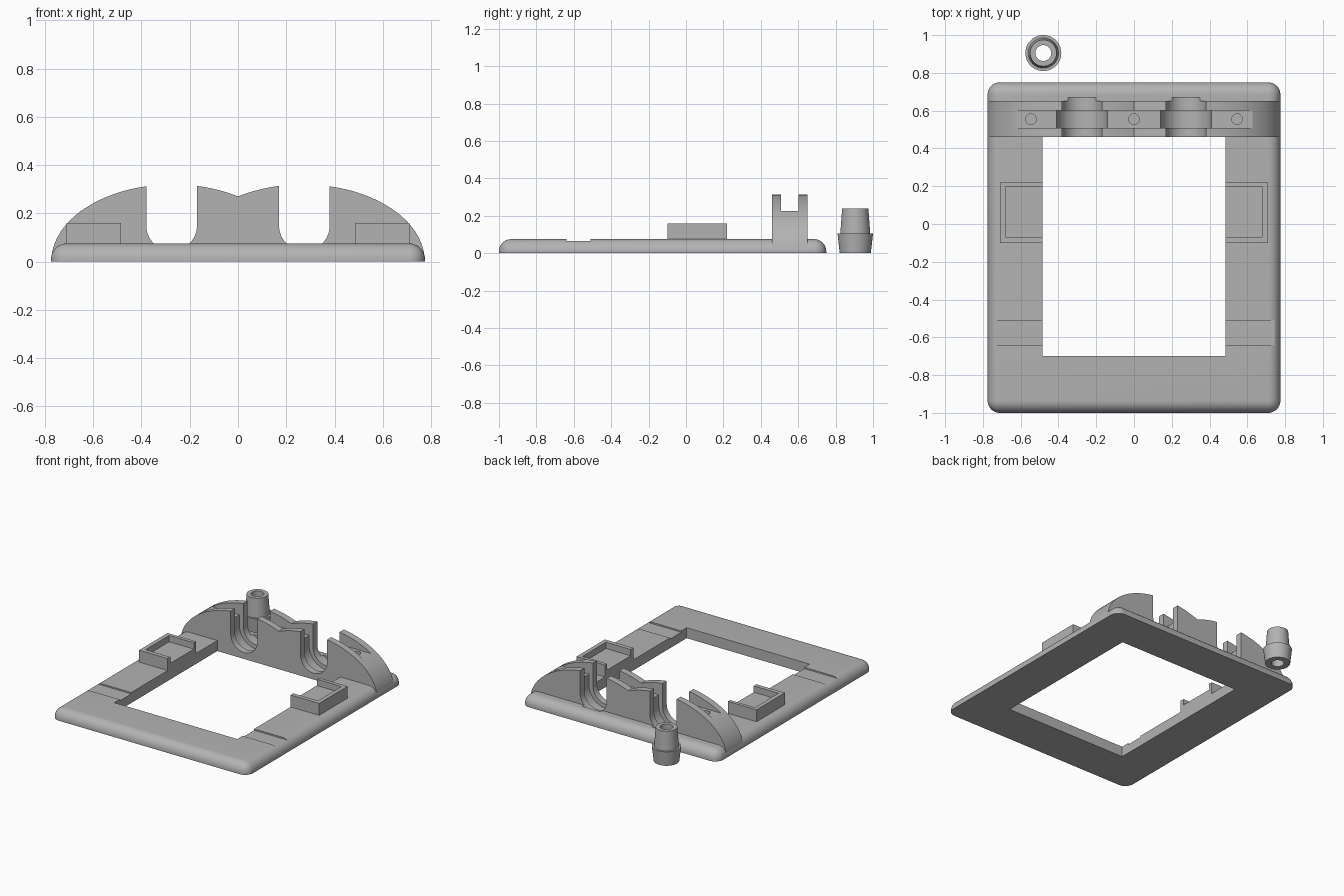
import bpy, bmesh
from math import sin, cos, pi, sqrt

old = bpy.data.objects.get("Cube")
if old:
    bpy.data.objects.remove(old, do_unlink=True)

grey = bpy.data.materials.new("plain grey")
grey.use_nodes = True
COLOUR = (0.45, 0.45, 0.45, 1)
grey.diffuse_color = COLOUR
grey.node_tree.nodes["Principled BSDF"].inputs["Base Color"].default_value = COLOUR


def finish(name, bm):
    bmesh.ops.recalc_face_normals(bm, faces=bm.faces)
    mesh = bpy.data.meshes.new(name)
    bm.to_mesh(mesh)
    bm.free()
    mesh.materials.append(grey)
    ob = bpy.data.objects.new(name, mesh)
    bpy.context.collection.objects.link(ob)
    return ob


def box_mesh(x, y, z):
    bm = bmesh.new()
    bmesh.ops.create_cube(bm, size=1)
    for v in bm.verts:
        v.co = [lo if c < 0 else hi for c, (lo, hi) in zip(v.co, (x, y, z))]
    return bm


def box(name, x, y, z):
    return finish(name, box_mesh(x, y, z))


def prism(name, outline, y0, y1):
    """Extrude an x-z outline along y."""
    bm = bmesh.new()
    face = bm.faces.new([bm.verts.new((x, y0, z)) for x, z in outline])
    out = bmesh.ops.extrude_face_region(bm, geom=[face])
    for v in out["geom"]:
        if isinstance(v, bmesh.types.BMVert):
            v.co.y = y1
    return finish(name, bm)


def lathe(name, profile, cx, cy, n=64):
    """Spin a closed r-z profile around a vertical axis."""
    bm = bmesh.new()
    rings = [[bm.verts.new((cx + r * cos(2 * pi * i / n), cy + r * sin(2 * pi * i / n), z))
              for i in range(n)] for r, z in profile]
    for k, a in enumerate(rings):
        b = rings[(k + 1) % len(rings)]
        for i in range(n):
            j = (i + 1) % n
            bm.faces.new((a[i], a[j], b[j], b[i]))
    return finish(name, bm)


def combine(target, other, operation):
    mod = target.modifiers.new(operation.lower(), "BOOLEAN")
    mod.operation, mod.solver, mod.object = operation, "EXACT", other
    bpy.context.view_layer.objects.active = target
    bpy.ops.object.modifier_apply(modifier=mod.name)
    bpy.data.objects.remove(other, do_unlink=True)


def smooth(ob):
    bpy.ops.object.select_all(action="DESELECT")
    ob.select_set(True)
    bpy.context.view_layer.objects.active = ob
    bpy.ops.object.shade_smooth_by_angle(angle=0.5)


# Base plate with rounded corners and top rim
TOP = 0.075
bm = box_mesh((-0.775, 0.775), (-1, 0.75), (0, TOP))
edges = [e for e in bm.edges if any(v.co.z > 0.01 for v in e.verts)]
bmesh.ops.bevel(bm, geom=edges, offset=0.065, segments=10, profile=0.5, affect="EDGES")
frame = finish("base_frame", bm)

# Double-humped bridge outline, mirrored about the centre
MID, HALF, HIGH = 0.27, 0.504, 0.32
STEPS = 48
side = []
for i in range(STEPS + 1):
    a = (pi - 1.006) * i / STEPS
    side.append((MID + HALF * cos(a), max(0.004, HIGH * sin(a))))
side[-1] = (0, HIGH * sqrt(1 - (MID / HALF) ** 2))
outline = side + [(-x, z) for x, z in reversed(side[:-1])]
combine(frame, prism("bridge", outline, 0.46, 0.65), "UNION")

# Holder blocks on both sides
for s in (-1, 1):
    combine(frame, box("holder", sorted((s * 0.46, s * 0.71)), (-0.10, 0.22), (0.03, 0.16)), "UNION")

# Central window
combine(frame, box("window_cut", (-0.485, 0.485), (-0.70, 0.46), (-0.1, 0.4)), "DIFFERENCE")


def u_outline(cx, r):
    arc = [(cx + r * cos(pi + pi * i / 32), 0.15 + r * sin(pi + pi * i / 32)) for i in range(33)]
    return arc + [(cx + r, 0.5), (cx - r, 0.5)]


for s in (-1, 1):
    # Open holder pockets and shallow grooves across the frame
    combine(frame, box("pocket_cut", sorted((s * 0.4, s * 0.68)), (-0.07, 0.195), (0.115, 0.3)), "DIFFERENCE")
    combine(frame, box("groove_cut", sorted((s * 0.4, s * 0.9)), (-0.64, -0.51), (0.065, 0.2)), "DIFFERENCE")
    # U-shaped cradles with a wider ring channel
    combine(frame, prism("cradle_cut", u_outline(s * 0.275, 0.105), 0.4, 0.67), "DIFFERENCE")
    combine(frame, prism("ring_cut", u_outline(s * 0.275, 0.135), 0.507, 0.602), "DIFFERENCE")

# Slot along the bridge top, with screw holes in its floor
combine(frame, box("slot_cut", (-0.7, 0.7), (0.507, 0.602), (0.225, 0.5)), "DIFFERENCE")
for x in (-0.545, 0, 0.545):
    bm = bmesh.new()
    bmesh.ops.create_cone(bm, cap_ends=True, segments=32, radius1=0.028, radius2=0.028, depth=0.2)
    bmesh.ops.translate(bm, verts=bm.verts, vec=(x, 0.555, 0.19))
    combine(frame, finish("screw_cut", bm), "DIFFERENCE")
smooth(frame)

# Separate hollow tapered plug
plug = lathe("plug", [(0.042, 0), (0.083, 0), (0.095, 0.105), (0.08, 0.105), (0.07, 0.24), (0.042, 0.24)],
             -0.48, 0.905)
smooth(plug)
